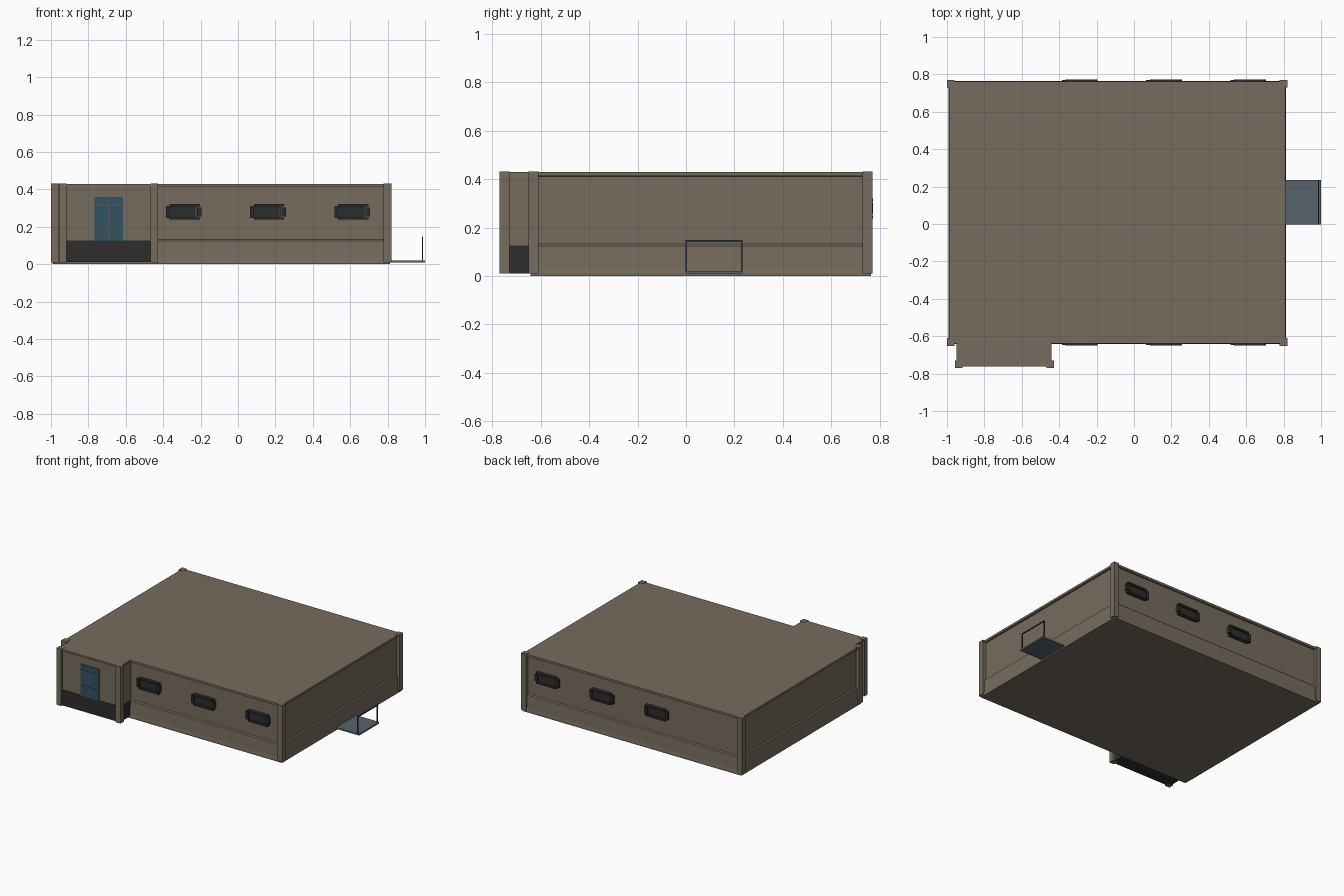
import bpy
import bmesh

cube = bpy.data.objects.get("Cube")
if cube:
    bpy.data.objects.remove(cube, do_unlink=True)


def material(name, r, g, b):
    m = bpy.data.materials.new(name)
    m.use_nodes = True
    m.diffuse_color = (r, g, b, 1)
    bsdf = m.node_tree.nodes["Principled BSDF"]
    bsdf.inputs["Base Color"].default_value = (r, g, b, 1)
    bsdf.inputs["Roughness"].default_value = 0.8
    return m


wall_tan = material("wall tan", 0.18, 0.15, 0.11)
charcoal = material("charcoal", 0.028, 0.027, 0.026)
glass_teal = material("glass teal", 0.03, 0.085, 0.12)
frame_grey = material("frame grey", 0.07, 0.09, 0.1)
deck_slate = material("deck slate", 0.1, 0.125, 0.15)
rail_slate = material("rail slate", 0.035, 0.05, 0.07)


def finish(name, bm, mat):
    bmesh.ops.recalc_face_normals(bm, faces=bm.faces)
    mesh = bpy.data.meshes.new(name)
    bm.to_mesh(mesh)
    bm.free()
    mesh.materials.append(mat)
    obj = bpy.data.objects.new(name, mesh)
    bpy.context.collection.objects.link(obj)
    return obj


def stacked(name, xs, ys, profile, mat):
    """Rectangular solid whose sides follow a profile of (height, inset)."""
    bm = bmesh.new()
    rings = []
    for z, d in profile:
        x0, x1, y0, y1 = xs[0] + d, xs[1] - d, ys[0] + d, ys[1] - d
        rings.append([bm.verts.new((x, y, z)) for x, y in
                      ((x0, y0), (x1, y0), (x1, y1), (x0, y1))])
    for low, high in zip(rings, rings[1:]):
        for i in range(4):
            j = (i + 1) % 4
            bm.faces.new((low[i], low[j], high[j], high[i]))
    bm.faces.new(rings[0])
    bm.faces.new(rings[-1])
    return finish(name, bm, mat)


def box(name, xs, ys, zs, mat):
    return stacked(name, sorted(xs), sorted(ys), [(zs[0], 0), (zs[1], 0)], mat)


# Main hall: plinth, sloped base, recessed wall and top trim
stacked("main_hall", (-0.995, 0.815), (-0.645, 0.768),
        [(0, 0.003), (0.012, 0.003), (0.03, 0.006), (0.125, 0.012),
         (0.132, 0.02), (0.412, 0.02), (0.414, 0.006), (0.43, 0.006)], wall_tan)

# Corner pillars
for side, x in (("right", -0.98), ("left", 0.8)):
    for end, y in (("front", -0.63), ("back", 0.75)):
        box(f"pillar_{end}_{side}", (x - 0.021, x + 0.021),
            (y - 0.021, y + 0.021), (0.01, 0.432), wall_tan)

# Porch with dark base and top trim
box("porch_wall", (-0.944, -0.446), (-0.754, -0.6), (0.012, 0.424), wall_tan)
box("porch_base", (-0.947, -0.443), (-0.758, -0.62), (0.011, 0.126), charcoal)
box("porch_trim", (-0.95, -0.44), (-0.762, -0.639), (0.417, 0.43), wall_tan)
for side, x in (("right", -0.938), ("left", -0.449)):
    box(f"porch_pillar_{side}", (x - 0.02, x + 0.02), (-0.77, -0.73),
        (0.01, 0.432), wall_tan)

# Porch window with grey bars
box("porch_glass", (-0.767, -0.615), (-0.758, -0.75), (0.126, 0.36), glass_teal)
box("window_mullion", (-0.695, -0.687), (-0.761, -0.752), (0.126, 0.36), frame_grey)
for i, z in enumerate((0.2, 0.315)):
    box(f"window_crossbar_{i}", (-0.767, -0.615), (-0.761, -0.752),
        (z - 0.004, z + 0.004), frame_grey)

# Slit windows on the front and back walls
for end, wall, out in (("front", -0.625, -1), ("back", 0.748, 1)):
    for i, x in enumerate((-0.295, 0.155, 0.605)):
        near = wall - out * 0.01
        name = f"slit_{end}_{i}"
        box(name + "_panel", (x - 0.09, x + 0.068),
            (near, wall + out * 0.008), (0.248, 0.31), charcoal)
        for part, z in (("lower", 0.238), ("upper", 0.309)):
            box(f"{name}_{part}_bar", (x - 0.07, x + 0.092),
                (near, wall + out * 0.024), (z, z + 0.012), charcoal)
        box(name + "_shutter_end", (x - 0.09, x - 0.07),
            (near, wall + out * 0.022), (0.25, 0.308), charcoal)
        box(name + "_jamb", (x + 0.068, x + 0.074),
            (near, wall + out * 0.012), (0.25, 0.309), frame_grey)
        box(name + "_end_block", (x + 0.077, x + 0.101),
            (near, wall + out * 0.024), (0.256, 0.304), charcoal)

# Side platform with a thin railing
box("platform", (0.8, 1.0), (-0.003, 0.234), (0.01, 0.021), deck_slate)
for i, y in enumerate((-0.003, 0.227)):
    box(f"rail_post_{i}", (0.983, 0.99), (y, y + 0.007), (0.02, 0.148), rail_slate)
box("rail_top", (0.983, 0.99), (-0.003, 0.234), (0.141, 0.148), rail_slate)
